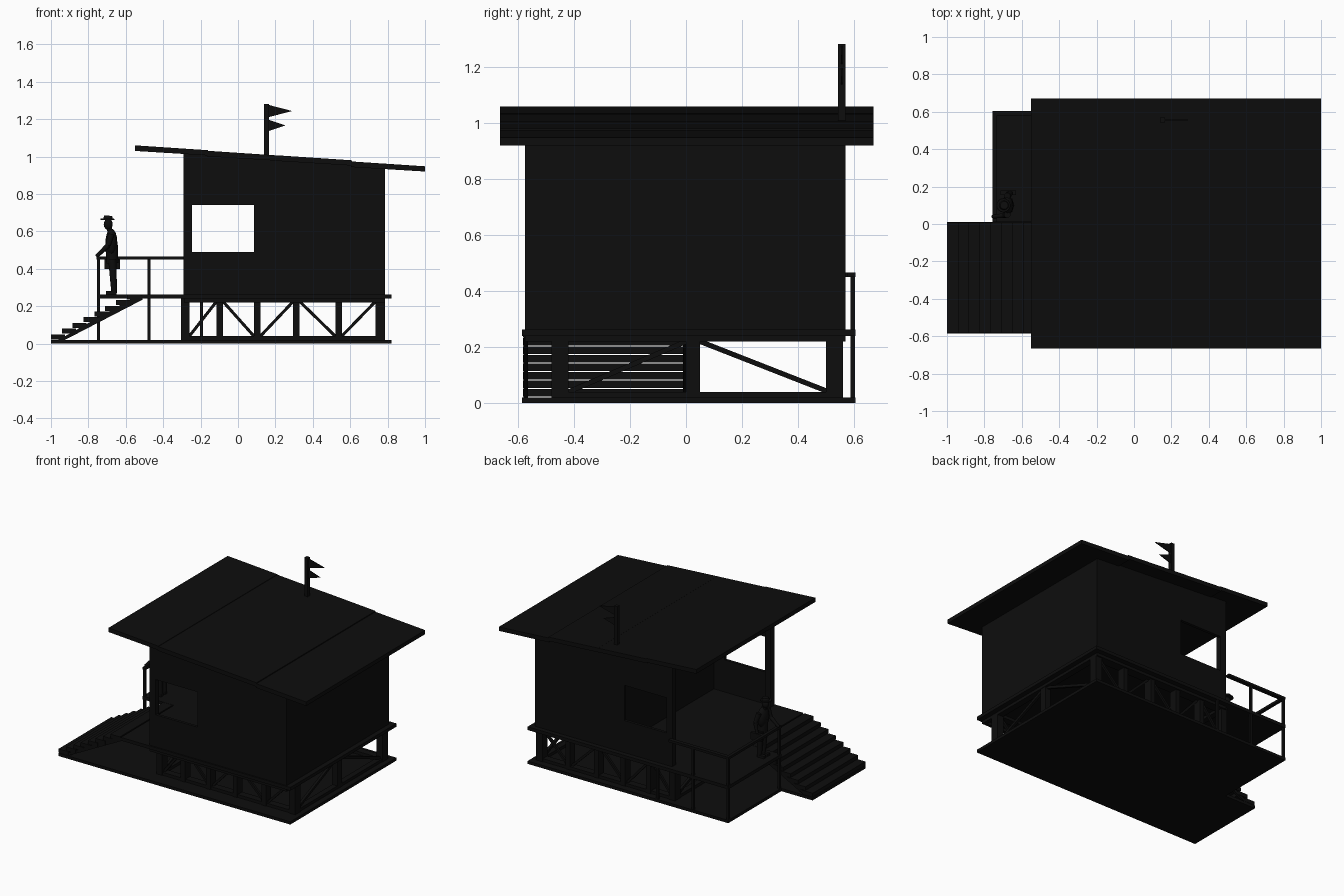
import bpy, bmesh, math
from mathutils import Vector, Matrix

if "Cube" in bpy.data.objects:
    bpy.data.objects.remove(bpy.data.objects["Cube"], do_unlink=True)

black = bpy.data.materials.new("black")
black.use_nodes = True
COL = (0.004, 0.004, 0.004, 1)
black.diffuse_color = COL
black.node_tree.nodes["Principled BSDF"].inputs["Base Color"].default_value = COL


def box(bm, lo, hi):
    c = [(a + b) / 2 for a, b in zip(lo, hi)]
    s = [b - a for a, b in zip(lo, hi)]
    bmesh.ops.create_cube(bm, size=1, matrix=Matrix.Translation(c) @ Matrix.Diagonal((*s, 1)))


def prism(bm, xz, y0, y1):
    """Extrude an x-z outline along y."""
    a = [bm.verts.new((x, y0, z)) for x, z in xz]
    b = [bm.verts.new((x, y1, z)) for x, z in xz]
    bm.faces.new(a)
    bm.faces.new(b[::-1])
    for i in range(len(xz)):
        j = (i + 1) % len(xz)
        bm.faces.new((a[i], b[i], b[j], a[j]))


def place(a, b):
    d = Vector(b) - Vector(a)
    rot = d.to_track_quat('Z', 'Y').to_matrix().to_4x4()
    return Matrix.Translation((Vector(a) + Vector(b)) / 2) @ rot, d.length


def beam(bm, a, b, w):
    m, length = place(a, b)
    bmesh.ops.create_cube(bm, size=1, matrix=m @ Matrix.Diagonal((w, w, length, 1)))


def limb(bm, a, b, r1, r2, n=10):
    m, length = place(a, b)
    bmesh.ops.create_cone(bm, cap_ends=True, segments=n, radius1=r1, radius2=r2,
                          depth=length, matrix=m)


def ball(bm, c, s):
    bmesh.ops.create_uvsphere(bm, u_segments=12, v_segments=8, radius=1,
                              matrix=Matrix.Translation(c) @ Matrix.Diagonal((*s, 1)))


def finish(name, bm, smooth=False):
    bmesh.ops.recalc_face_normals(bm, faces=bm.faces)
    me = bpy.data.meshes.new(name)
    bm.to_mesh(me)
    bm.free()
    ob = bpy.data.objects.new(name, me)
    bpy.context.collection.objects.link(ob)
    me.materials.append(black)
    if smooth:
        bpy.ops.object.select_all(action='DESELECT')
        ob.select_set(True)
        bpy.context.view_layer.objects.active = ob
        bpy.ops.object.shade_smooth_by_angle(angle=math.radians(45))
    return ob


# ground slab, with the tongue under the stairs
bm = bmesh.new()
box(bm, (-0.755, -0.585, 0), (0.82, 0.605, 0.02))
box(bm, (-1, -0.585, 0), (-0.755, 0.01, 0.02))
finish("ground_slab", bm)

# raised deck
bm = bmesh.new()
box(bm, (-0.755, 0.01, 0.24), (-0.51, 0.605, 0.263))
box(bm, (-0.51, -0.585, 0.24), (0.82, 0.605, 0.263))
finish("deck", bm)

# long trusses with alternating braces, front and back
POSTS = [(-0.305, -0.26), (-0.115, -0.08), (0.085, 0.12), (0.295, 0.33), (0.52, 0.555), (0.735, 0.785)]
for name, y in (("front_truss", -0.45), ("back_truss", 0.53)):
    bm = bmesh.new()
    for x0, x1 in POSTS:
        box(bm, (x0, y - 0.03, 0.02), (x1, y + 0.03, 0.24))
    for z in (0.02, 0.22):
        box(bm, (-0.305, y - 0.025, z), (0.785, y + 0.025, z + 0.02))
    for i in range(5):
        za, zb = (0.04, 0.225) if i % 2 == 0 else (0.225, 0.04)
        beam(bm, (POSTS[i][1], y, za), (POSTS[i + 1][0], y, zb), 0.016)
    finish(name, bm)

# cross frames at both ends
for name, x in (("right_cross_frame", -0.282), ("left_cross_frame", 0.76)):
    bm = bmesh.new()
    box(bm, (x - 0.022, 0.0, 0.02), (x + 0.022, 0.05, 0.24))
    for z in (0.02, 0.22):
        box(bm, (x - 0.02, -0.48, z), (x + 0.02, 0.56, z + 0.02))
    beam(bm, (x, 0.05, 0.22), (x, 0.51, 0.04), 0.018)
    beam(bm, (x, 0.0, 0.22), (x, -0.42, 0.04), 0.018)
    finish(name, bm)

# stairs: open treads on two stringers
bm = bmesh.new()
for i in range(8):
    x, z = -1 + 0.058 * i, 0.023 + 0.0305 * i
    box(bm, (x, -0.583, z), (x + 0.075, 0.008, z + 0.0265))
finish("stair_treads", bm)
bm = bmesh.new()
for y in (-0.58, -0.01):
    prism(bm, [(-0.96, 0.02), (-0.925, 0.02), (-0.51, 0.235), (-0.51, 0.26), (-0.56, 0.245)], y, y + 0.015)
finish("stair_stringers", bm)


# cabin walls: tops follow the roof slope
def top(x):
    return 1.03 - 0.075 * (x + 0.29)


def slab(bm, x0, x1, z0, y0, y1, z1=None):
    prism(bm, [(x0, z0), (x1, z0), (x1, z1 or top(x1)), (x0, z1 or top(x0))], y0, y1)


for name, y in (("front_wall", -0.575), ("back_wall", 0.55)):
    bm = bmesh.new()
    slab(bm, -0.29, -0.245, 0.22, y, y + 0.02)
    slab(bm, -0.245, 0.085, 0.22, y, y + 0.02, 0.49)
    slab(bm, -0.245, 0.085, 0.74, y, y + 0.02)
    slab(bm, 0.085, 0.78, 0.22, y, y + 0.02)
    finish(name, bm)
bm = bmesh.new()
slab(bm, 0.76, 0.785, 0.22, -0.575, 0.57)
finish("left_wall", bm)
bm = bmesh.new()
slab(bm, 0.17, 0.19, 0.25, -0.56, 0.56)
finish("porch_partition", bm)
bm = bmesh.new()
for y in (-0.574, 0.529):
    slab(bm, -0.291, -0.246, 0.25, y, y + 0.04)
finish("porch_corner_posts", bm)

# four stepped roof panels
bm = bmesh.new()
for x0, x1, z in ((-0.55, -0.16, 1.06), (-0.165, 0.225, 1.031), (0.22, 0.61, 1.006), (0.605, 1, 0.974)):
    prism(bm, [(x0, z - 0.03), (x1, z - 0.054), (x1, z - 0.026), (x0, z)], -0.665, 0.67)
finish("roof_panels", bm)

# railing around the landing
bm = bmesh.new()
for x in (-0.747, -0.475, -0.195):
    box(bm, (x - 0.008, 0.587, 0.0), (x + 0.008, 0.603, 0.46 if x < -0.3 else 0.25))
box(bm, (-0.755, 0.012, 0.0), (-0.739, 0.028, 0.46))
box(bm, (-0.757, 0.577, 0.45), (-0.285, 0.605, 0.467))
box(bm, (-0.757, 0.01, 0.45), (-0.735, 0.605, 0.467))
finish("railing", bm)

# flagpole and two pennants
bm = bmesh.new()
box(bm, (0.14, 0.543, 0.98), (0.166, 0.569, 1.282))
finish("flagpole", bm)
bm = bmesh.new()
for tip, z0, z1 in ((0.29, 1.21, 1.277), (0.255, 1.135, 1.198)):
    prism(bm, [(0.16, z0), (tip, (z0 + z1) / 2), (0.16, z1)], 0.553, 0.559)
finish("pennants", bm)

# standing figure leaning on the rail
bm = bmesh.new()
PY = 0.1
for s in (-1, 1):
    y = PY + 0.022 * s
    limb(bm, (-0.662, y, 0.27), (-0.672, y, 0.45), 0.015, 0.022)
    box(bm, (-0.705, y - 0.013, 0.263), (-0.65, y + 0.013, 0.28))
limb(bm, (-0.672, PY, 0.43), (-0.675, PY, 0.53), 0.032, 0.034)
ball(bm, (-0.677, PY, 0.54), (0.032, 0.052, 0.075))
limb(bm, (-0.683, PY, 0.59), (-0.69, PY, 0.63), 0.014, 0.013)
ball(bm, (-0.694, PY, 0.638), (0.024, 0.021, 0.03))
finish("figure_body", bm, True)
bm = bmesh.new()
for hand, y in (((-0.75, 0.04, 0.472), 0.05), ((-0.672, 0.165, 0.455), 0.15)):
    elbow = (-0.695, y - 0.005, 0.525) if y < 0.1 else (-0.66, 0.165, 0.52)
    limb(bm, (-0.678, y, 0.585), elbow, 0.018, 0.014)
    limb(bm, elbow, hand, 0.014, 0.01)
    ball(bm, hand, (0.012, 0.01, 0.01))
finish("figure_arms", bm, True)
bm = bmesh.new()
limb(bm, (-0.698, PY, 0.662), (-0.698, PY, 0.668), 0.038, 0.036, 16)
limb(bm, (-0.695, PY, 0.666), (-0.694, PY, 0.684), 0.026, 0.021, 16)
finish("figure_hat", bm, True)
bm = bmesh.new()
box(bm, (-0.714, 0.155, 0.40), (-0.63, 0.178, 0.45))
finish("figure_case", bm)
